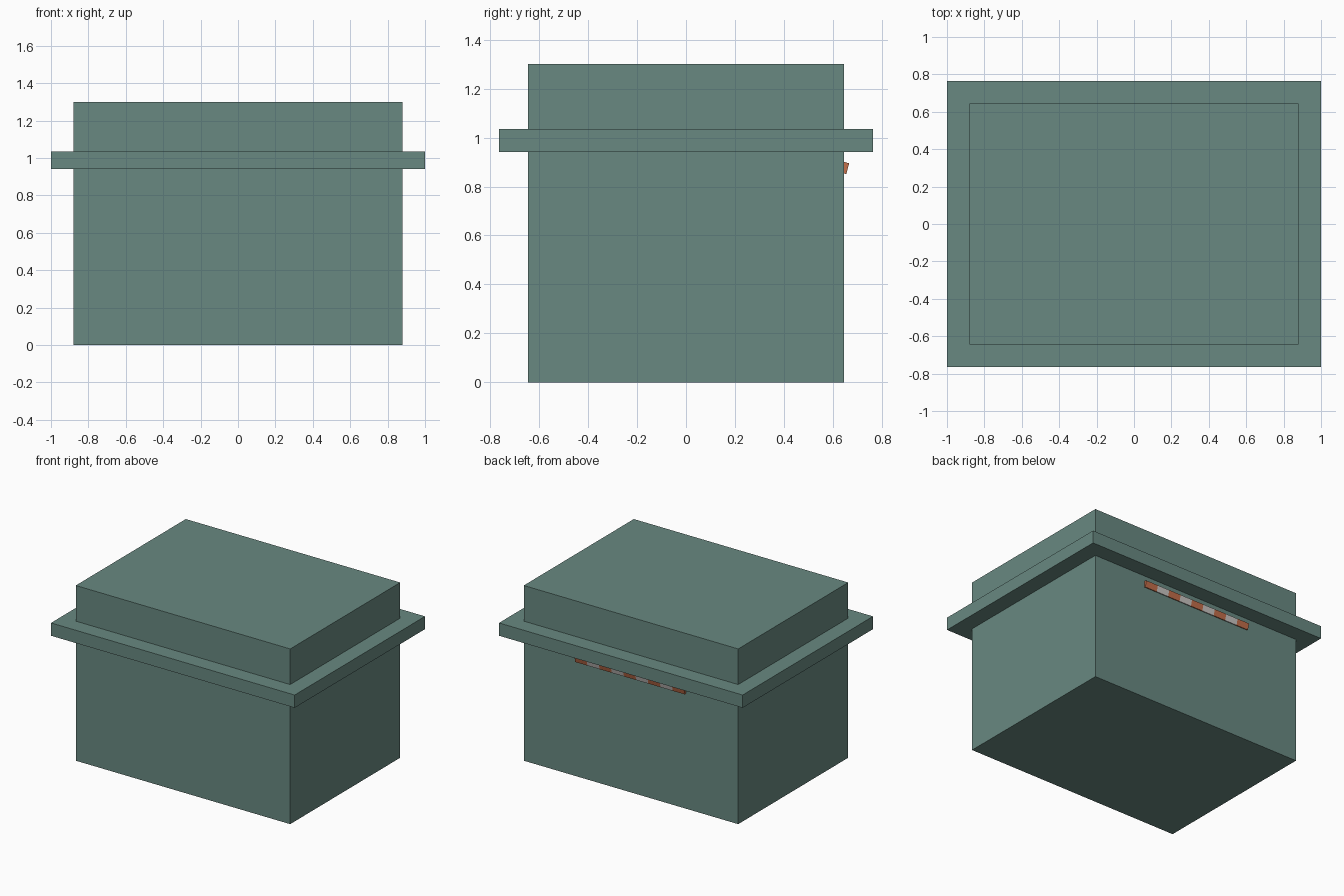
import bpy
from math import radians, sin, cos

if "Cube" in bpy.data.objects:
    bpy.data.objects.remove(bpy.data.objects["Cube"])


def material(name, rgb):
    m = bpy.data.materials.new(name)
    m.diffuse_color = (*rgb, 1)
    m.use_nodes = True
    m.node_tree.nodes["Principled BSDF"].inputs["Base Color"].default_value = m.diffuse_color
    return m


green = material("wall_green", (0.14, 0.25, 0.22))
orange = material("stripe_orange", (0.55, 0.16, 0.07))
white = material("stripe_white", (0.6, 0.57, 0.55))


def box(name, centre, size, mat, tilt=0):
    bpy.ops.mesh.primitive_cube_add(size=1, location=centre, rotation=(tilt, 0, 0))
    ob = bpy.context.object
    ob.name = name
    ob.scale = size
    ob.data.materials.append(mat)
    return ob


# Main block and the ledge running around it
box("building_body", (0, 0, 0.65), (1.76, 1.29, 1.30), green)
box("roof_ledge", (0, 0, 0.988), (2.0, 1.528, 0.095), green)

# Striped awning on the back: tilted slats, mostly sunk into the wall
COUNT, WIDTH, DEPTH, THICK = 9, 0.1, 0.12, 0.046
TILT = radians(-15)
edge_y, edge_z = 0.661, 0.873   # middle of the outer edge
for i in range(COUNT):
    x = (i - (COUNT - 1) / 2) * WIDTH
    centre = (x, edge_y - cos(TILT) * DEPTH / 2, edge_z - sin(TILT) * DEPTH / 2)
    box(f"awning_stripe_{i + 1}", centre, (WIDTH, DEPTH, THICK),
        white if i % 2 else orange, TILT)
